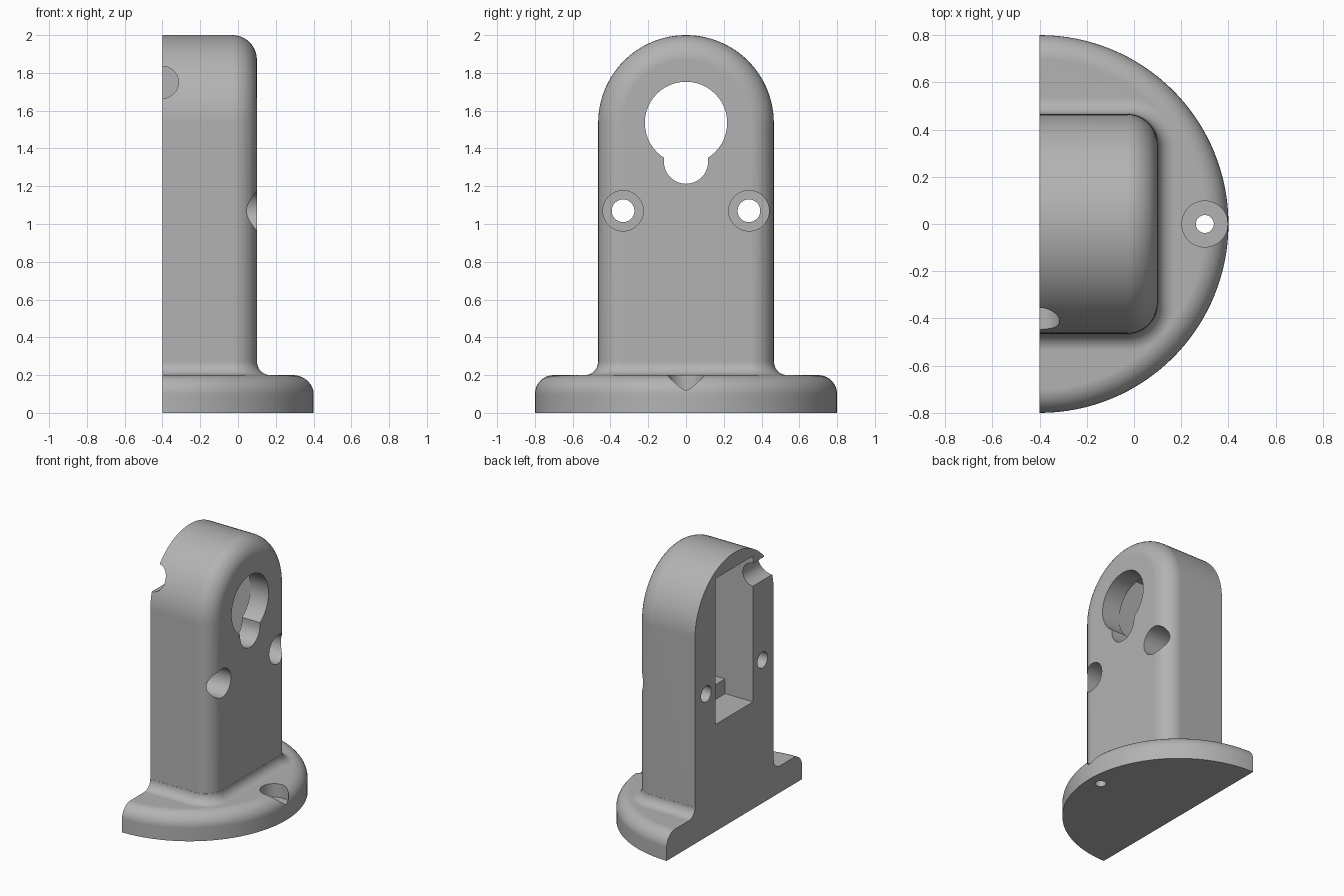
import bpy, bmesh
from math import sin, cos, pi, radians
from mathutils import Matrix, Vector

cube = bpy.data.objects.get("Cube")
if cube:
    bpy.data.objects.remove(cube, do_unlink=True)

grey = bpy.data.materials.new("plain grey")
grey.use_nodes = True
grey.diffuse_color = (0.45, 0.45, 0.45, 1)
grey.node_tree.nodes["Principled BSDF"].inputs["Base Color"].default_value = grey.diffuse_color

BACK = -0.4      # flat rear plane
FRONT = 0.1      # front of the upright
HALF = 0.465     # half width of the upright
ROUND = 0.13     # rounding of the upright's front edge
AXIS = 1.535     # height of the arch centre
STEPS = 10


def finish(name, bm):
    bmesh.ops.recalc_face_normals(bm, faces=bm.faces)
    mesh = bpy.data.meshes.new(name)
    bm.to_mesh(mesh)
    bm.free()
    ob = bpy.data.objects.new(name, mesh)
    bpy.context.collection.objects.link(ob)
    mesh.materials.append(grey)
    return ob


def loft(name, rings):
    """Closed solid through matching rings of points."""
    bm = bmesh.new()
    loops = [[bm.verts.new(p) for p in ring] for ring in rings]
    for a, b in zip(loops, loops[1:]):
        for i in range(len(a)):
            j = (i + 1) % len(a)
            bm.faces.new((a[i], a[j], b[j], b[i]))
    bm.faces.new(loops[0])
    bm.faces.new(loops[-1])
    return finish(name, bm)


def box(name, lo, hi):
    bm = bmesh.new()
    lo, hi = Vector(lo), Vector(hi)
    bmesh.ops.create_cube(bm, size=1, matrix=Matrix.Translation((lo + hi) / 2)
                          @ Matrix.Diagonal((*(hi - lo), 1)))
    return finish(name, bm)


def rod(name, start, end, radius):
    start, end = Vector(start), Vector(end)
    axis = end - start
    bm = bmesh.new()
    turn = axis.to_track_quat('Z', 'Y').to_matrix().to_4x4()
    bmesh.ops.create_cone(bm, cap_ends=True, segments=48, radius1=radius, radius2=radius,
                          depth=axis.length,
                          matrix=Matrix.Translation((start + end) / 2) @ turn)
    return finish(name, bm)


def combine(target, other, operation):
    mod = target.modifiers.new("boolean", 'BOOLEAN')
    mod.operation = operation
    mod.solver = 'EXACT'
    mod.object = other
    bpy.context.view_layer.objects.active = target
    bpy.ops.object.modifier_apply(modifier=mod.name)
    bpy.data.objects.remove(other, do_unlink=True)


def quarter():
    return [pi / 2 * i / STEPS for i in range(STEPS + 1)]


# Arched upright with a rounded front edge
def arch(x, inset):
    r = HALF - inset
    arc = [(x, r * cos(pi * i / 48), AXIS + r * sin(pi * i / 48)) for i in range(49)]
    return [(x, r, 0.05)] + arc + [(x, -r, 0.05)]


upright = loft("upright", [arch(BACK - 0.1, 0)] + [
    arch(FRONT - ROUND + ROUND * sin(t), ROUND * (1 - cos(t))) for t in quarter()])


# Round foot with a rounded rim
def circle(r, z):
    return [(BACK + r * cos(2 * pi * i / 128), r * sin(2 * pi * i / 128), z) for i in range(128)]


body = loft("lock_bracket", [circle(0.8, 0)] + [
    circle(0.7 + 0.1 * cos(t), 0.1 + 0.1 * sin(t)) for t in quarter()])


# Concave fillet where the upright meets the foot
def outline(grow, z):
    r, cx, cy = ROUND + grow, FRONT - ROUND, HALF - ROUND
    right = [(cx + r * sin(t), cy + r * cos(t), z) for t in quarter()]
    left = [(x, -y, z) for x, y, z in reversed(right)]
    return [(BACK - 0.1, cy + r, z)] + right + left + [(BACK - 0.1, -cy - r, z)]


F = 0.07
fillet = loft("fillet", [outline(F, 0.08)] + [
    outline(F * (1 - sin(t)) + 0.001, 0.2 + F * (1 - cos(t))) for t in quarter()])

combine(body, upright, 'UNION')
combine(body, fillet, 'UNION')

# Flat rear plane, stepped rear pocket and keyhole
cutters = [
    box("rear_trim", (-2, -1, -1), (BACK, 1, 3)),
    box("pocket", (-0.6, -0.22, 0.91), (-0.05, 0.22, 1.89)),
    box("pocket_step", (-0.6, -0.22, 0.8), (-0.17, 0.22, 1.0)),
    rod("keyhole_round", (-0.2, 0, AXIS), (0.3, 0, AXIS), 0.218),
    box("keyhole_slot", (-0.21, -0.117, 1.33), (0.31, 0.117, 1.5)),
    rod("keyhole_end", (-0.22, 0, 1.33), (0.32, 0, 1.33), 0.117),
    # Cable groove into the pocket
    rod("groove", (BACK, -0.7, 1.75), (BACK, -0.1, 1.75), 0.085),
    # Foot screw hole with counterbore
    rod("foot_hole", (0.3, 0, -0.2), (0.3, 0, 0.4), 0.038),
    rod("foot_counterbore", (0.3, 0, 0.1), (0.3, 0, 0.4), 0.0975),
]
# Pair of counterbored screw holes through the upright
for y in (-0.333, 0.333):
    cutters += [rod("screw_hole", (-0.6, y, 1.07), (0.3, y, 1.07), 0.06),
                rod("screw_counterbore", (-0.15, y, 1.07), (0.3, y, 1.07), 0.107)]
for cutter in cutters:
    combine(body, cutter, 'DIFFERENCE')

# Smooth curves with crisp edges
bpy.ops.object.select_all(action='DESELECT')
body.select_set(True)
bpy.context.view_layer.objects.active = body
bpy.ops.object.shade_smooth_by_angle(angle=radians(30))
weighted = body.modifiers.new("weighted normals", 'WEIGHTED_NORMAL')
weighted.keep_sharp = True
